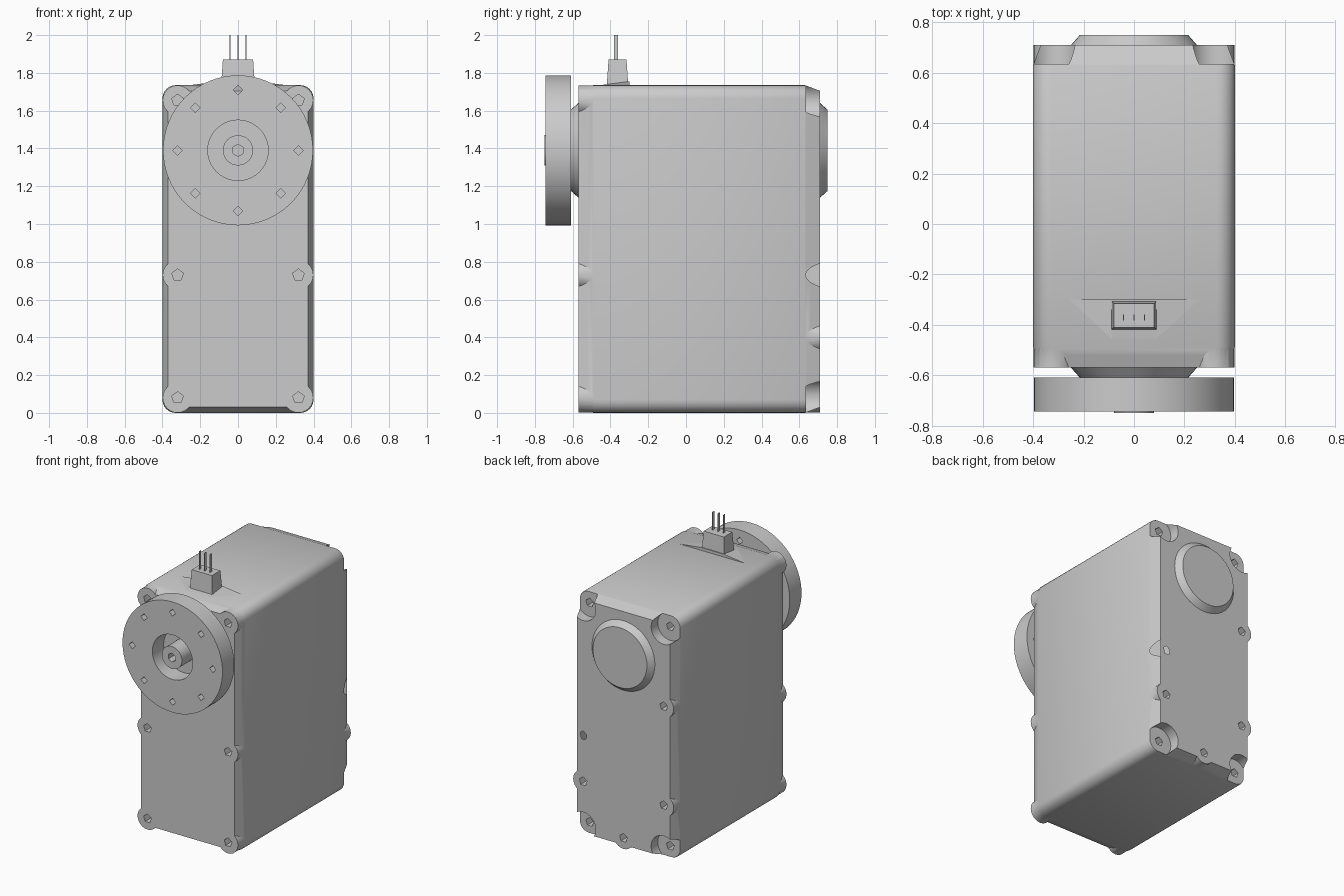
import bpy, bmesh
from math import sin, cos, pi, radians
from mathutils import Vector

if "Cube" in bpy.data.objects:
    bpy.data.objects.remove(bpy.data.objects["Cube"])

grey = bpy.data.materials.new("plain grey")
grey.use_nodes = True
colour = (0.6, 0.6, 0.6, 1)
grey.diffuse_color = colour
grey.node_tree.nodes["Principled BSDF"].inputs["Base Color"].default_value = colour


def loft(name, rings, closed=False):
    """Skin a list of equal rings of points; cap the ends unless closed."""
    bm = bmesh.new()
    loops = [[bm.verts.new(p) for p in ring] for ring in rings]
    n = len(loops[0])
    pairs = list(zip(loops, loops[1:]))
    if closed:
        pairs.append((loops[-1], loops[0]))
    else:
        bm.faces.new(loops[0])
        bm.faces.new(loops[-1])
    for a, b in pairs:
        for i in range(n):
            j = (i + 1) % n
            bm.faces.new((a[i], a[j], b[j], b[i]))
    bmesh.ops.recalc_face_normals(bm, faces=bm.faces)
    mesh = bpy.data.meshes.new(name)
    bm.to_mesh(mesh)
    bm.free()
    mesh.materials.append(grey)
    obj = bpy.data.objects.new(name, mesh)
    bpy.context.collection.objects.link(obj)
    return obj


def turned(name, profile, x=0, z=0, sides=48, phase=0.0):
    """Round part along y from (radius, y) pairs."""
    rings = [[(x + r * sin(phase + 2 * pi * i / sides), y,
               z + r * cos(phase + 2 * pi * i / sides)) for i in range(sides)]
             for r, y in profile]
    return loft(name, rings)


def combine(target, helper, operation):
    mod = target.modifiers.new("combine", 'BOOLEAN')
    mod.operation, mod.solver, mod.object = operation, 'EXACT', helper
    bpy.context.view_layer.objects.active = target
    bpy.ops.object.modifier_apply(modifier=mod.name)
    bpy.data.objects.remove(helper)


def smooth(obj):
    bpy.ops.object.select_all(action='DESELECT')
    obj.select_set(True)
    bpy.context.view_layer.objects.active = obj
    bpy.ops.object.shade_smooth_by_angle(angle=radians(30))


def box(name, lo, hi, taper=0.0):
    ring = lambda z, t: [(lo[0] + t, lo[1] + t, z), (hi[0] - t, lo[1] + t, z),
                         (hi[0] - t, hi[1] - t, z), (lo[0] + t, hi[1] - t, z)]
    return loft(name, [ring(lo[2], 0), ring(hi[2], taper)])


# Body: rounded block with bevelled front and back rims
HALF, TOP, FRONT, BACK, R = 0.4, 1.735, -0.57, 0.71, 0.07


def outline(y, inset):
    pts = []
    for q, (sx, sz) in enumerate([(1, 1), (-1, 1), (-1, 0), (1, 0)]):
        cx = sx * (HALF - R - inset)
        cz = TOP - R - inset if sz else R + inset
        for k in range(7):
            a = (q + k / 6) * pi / 2
            pts.append((cx + R * cos(a), y, cz + R * sin(a)))
    return pts


body = loft("body", [outline(FRONT, 0.03), outline(FRONT + 0.08, 0),
                     outline(BACK - 0.08, 0), outline(BACK, 0.03)])

# Screw lugs, corner scoops and screw holes
SX, LOW, MID, HIGH = 0.32, 0.08, 0.73, 1.655
front_screws = [(s * SX, z) for s in (-1, 1) for z in (LOW, MID, HIGH)]
back_corners = [(s * SX, z) for s in (-1, 1) for z in (LOW, HIGH)]
back_screws = [(SX, 0.4), (SX, MID), (-SX, 0.4), (-SX, 1.11), (0, LOW)]
for x, z in front_screws:
    combine(body, turned("lug", [(0.079, FRONT), (0.079, FRONT + 0.11)], x, z, 24), 'UNION')
for x, z in back_screws:
    combine(body, turned("lug", [(0.079, BACK - 0.11), (0.079, BACK)], x, z, 24), 'UNION')
for x, z in back_corners:
    combine(body, turned("scoop", [(0.1, 0.635), (0.1, 0.8)], x, z, 32), 'DIFFERENCE')
for x, z in front_screws:
    combine(body, turned("hole", [(0.032, -0.6), (0.032, -0.47)], x, z, 5), 'DIFFERENCE')
for x, z in back_corners + back_screws:
    combine(body, turned("hole", [(0.032, 0.55), (0.032, 0.8)], x, z, 5), 'DIFFERENCE')
smooth(body)

# Round bosses and output shaft
AXIS = 1.39
smooth(turned("back_boss", [(0.25, BACK - 0.01), (0.25, BACK), (0.215, 0.75)], z=AXIS))
smooth(turned("front_collar", [(0.25, FRONT + 0.01), (0.25, FRONT), (0.21, -0.615)], z=AXIS))
shaft = turned("output_shaft", [(0.08, -0.6), (0.08, -0.75)], z=AXIS, sides=32)
combine(shaft, turned("hole", [(0.032, -0.66), (0.032, -0.8)], z=AXIS, sides=6), 'DIFFERENCE')
smooth(shaft)

# Output disc with open centre and eight through holes
disc = turned("output_disc", [(0.397, -0.61), (0.397, -0.743)], z=AXIS, sides=64)
combine(disc, turned("bore", [(0.16, -0.55), (0.16, -0.8)], z=AXIS, sides=40), 'DIFFERENCE')
for i in range(8):
    a = i * pi / 4
    combine(disc, turned("hole", [(0.025, -0.55), (0.025, -0.8)],
                         0.32 * sin(a), AXIS + 0.32 * cos(a), 4), 'DIFFERENCE')
smooth(disc)

# Shallow ramp under the connector
ramp = [[(s * 0.3, -0.3, TOP - 0.005), (s * 0.09, -0.3, TOP + 0.02),
         (s * 0.09, -0.47, TOP - 0.002), (s * 0.25, -0.47, TOP - 0.005)] for s in (-1, 1)]
loft("connector_ramp", ramp)

# Connector block and its three flat pins
box("connector", (-0.09, -0.42, TOP - 0.01), (0.09, -0.305, 1.87), 0.01)
for i in (-1, 0, 1):
    x = i * 0.042
    box("connector_pin", (x - 0.002, -0.382, 1.86), (x + 0.002, -0.36, 2.0))
